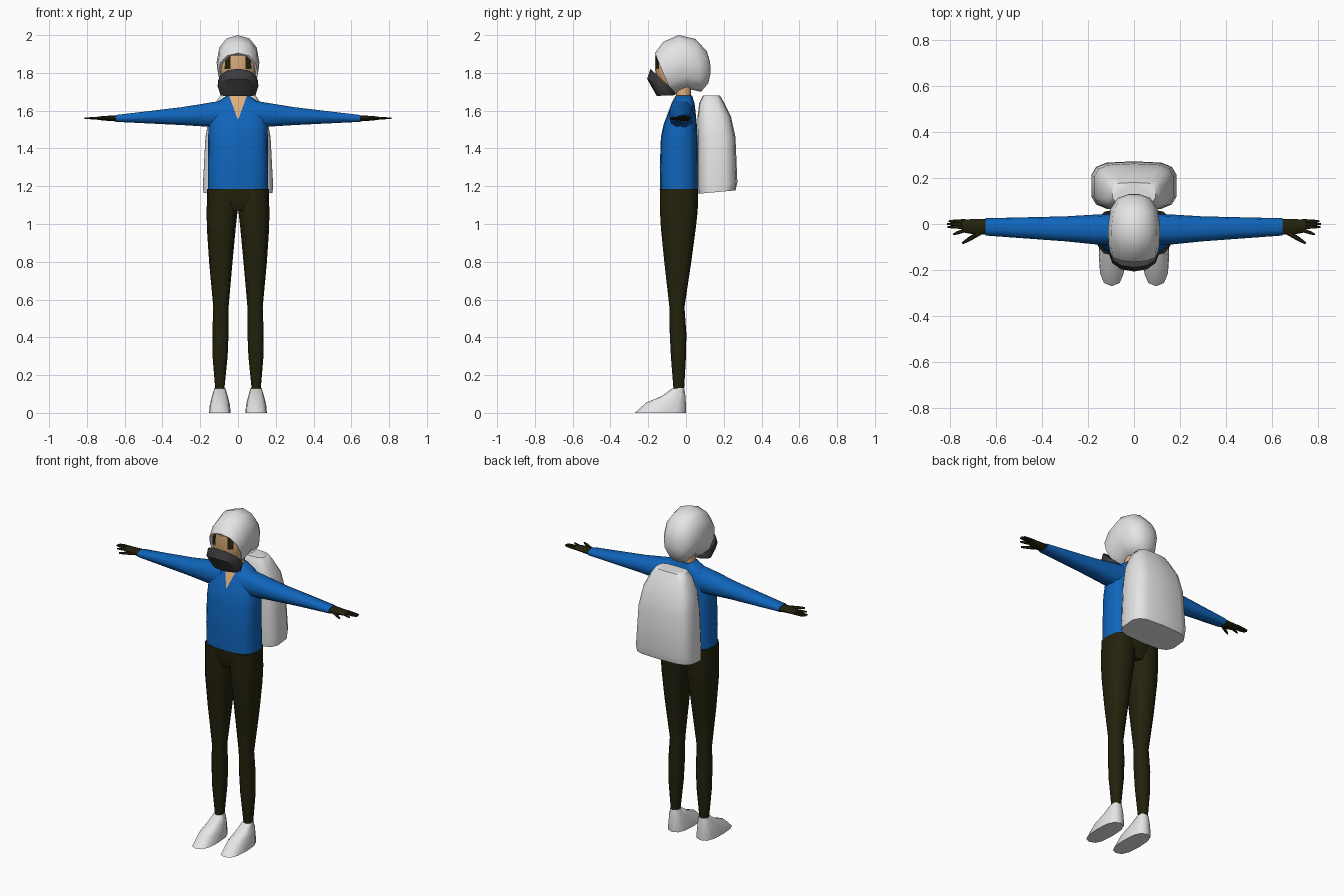
import bpy, bmesh, math
from mathutils import Vector
from mathutils.bvhtree import BVHTree

if "Cube" in bpy.data.objects:
    bpy.data.objects.remove(bpy.data.objects["Cube"])


def material(name, rgb):
    m = bpy.data.materials.new(name)
    m.diffuse_color = (*rgb, 1)
    m.use_nodes = True
    m.node_tree.nodes["Principled BSDF"].inputs["Base Color"].default_value = m.diffuse_color
    return m


WHITE = material("white", (0.78, 0.78, 0.78))
BLUE = material("jacket blue", (0.005, 0.13, 0.50))
DARK = material("dark olive", (0.017, 0.016, 0.004))
GREY = material("mask grey", (0.045, 0.045, 0.048))
SKIN = material("skin", (0.72, 0.42, 0.20))


def ring(c, u, v, n=12, p=0.8):
    """Squarish ellipse around c with half axes u and v; p < 1 is squarer."""
    c, u, v = Vector(c), Vector(u), Vector(v)
    pts = []
    for i in range(n):
        a = 2 * math.pi * i / n
        s, t = [math.copysign(abs(k) ** p, k) if abs(k) > 1e-6 else 0
                for k in (math.cos(a), math.sin(a))]
        pts.append(c + u * s + v * t)
    return pts


def tilt(yf, zf, yb, zb, w, cx=0, **kw):
    """Ring spanning a front point and a back point, w wide to each side."""
    return ring((cx, (yf + yb) / 2, (zf + zb) / 2),
                (0, (yf - yb) / 2, (zf - zb) / 2), (w, 0, 0), **kw)


def across(x, y0, y1, z0, z1, **kw):
    """Ring standing in a plane of constant x."""
    return ring((x, (y0 + y1) / 2, (z0 + z1) / 2),
                (0, (y1 - y0) / 2, 0), (0, 0, (z1 - z0) / 2), **kw)


def finish(name, bm, mats, mirror=False, angle=55):
    bmesh.ops.recalc_face_normals(bm, faces=bm.faces[:])
    me = bpy.data.meshes.new(name)
    bm.to_mesh(me)
    bm.free()
    for m in mats:
        me.materials.append(m)
    me.shade_smooth()
    me.set_sharp_from_angle(angle=math.radians(angle))
    ob = bpy.data.objects.new(name, me)
    bpy.context.collection.objects.link(ob)
    if mirror:
        mod = ob.modifiers.new("mirror", "MIRROR")
        mod.use_mirror_merge = False
    return ob


def loft(name, rings, mats, mirror=False, rule=None, angle=55):
    bm = bmesh.new()
    rows = [[bm.verts.new(p) for p in r] for r in rings]
    for a, b in zip(rows, rows[1:]):
        n = len(a)
        for i in range(n):
            j = (i + 1) % n
            bm.faces.new((a[i], a[j], b[j], b[i]))
    bm.faces.new(rows[0])
    bm.faces.new(rows[-1])
    if rule:
        for f in bm.faces:
            f.material_index = rule(f.calc_center_median())
    return finish(name, bm, mats, mirror, angle)


# Jacket body: height, half width, front, back
body = [(1.18, .16, -.137, .062), (1.30, .16, -.139, .062),
        (1.46, .158, -.133, .06), (1.53, .156, -.118, .057),
        (1.60, .145, -.09, .05), (1.64, .12, -.073, .045),
        (1.68, .058, -.052, .032)]
torso = loft("jacket", [tilt(f, z, b, z, w, n=16, p=.7) for z, w, f, b in body], [BLUE])

# Sleeves
loft("sleeve", [across(*r, n=10) for r in (
    (.06, -.09, .045, 1.50, 1.66), (.15, -.09, .042, 1.512, 1.645),
    (.30, -.075, .033, 1.522, 1.62), (.645, -.05, .025, 1.54, 1.578))], [BLUE], True)

# Gloves
loft("palm", [across(*r, n=8) for r in (
    (.64, -.046, .022, 1.543, 1.575), (.69, -.046, .021, 1.546, 1.573),
    (.745, -.036, .02, 1.551, 1.569))], [DARK], True)


def finger(name, a, b, r):
    a, b = Vector(a), Vector(b)
    side = (b - a).cross(Vector((0, 0, 1))).normalized()
    loft(name, [ring(c, side * k, (0, 0, k * .9), n=6, p=1)
                for c, k in ((a, r), (a.lerp(b, .6), r * .85), (b, r * .45))], [DARK], True)


for i, (y0, y1, x1) in enumerate(((.013, .012, .805), (.0, 0, .812),
                                  (-.013, -.013, .81), (-.026, -.045, .785))):
    finger(f"finger_{i + 1}", (.73, y0, 1.56), (x1, y1, 1.56), .0085)
finger("thumb", (.665, -.035, 1.56), (.745, -.084, 1.558), .011)

# Skin in the open collar, laid on the jacket surface
tree = BVHTree.FromPolygons([v.co for v in torso.data.vertices],
                            [p.vertices[:] for p in torso.data.polygons])
bm = bmesh.new()
rows = []
for i in range(9):
    z, w = 1.555 + .0155 * i, .002 + .0056 * i
    row = []
    for k in range(-3, 4):
        hit = tree.ray_cast(Vector((w * k / 3, -1, min(z, 1.679))), Vector((0, 1, 0)))[0]
        row.append(bm.verts.new(hit + Vector((0, -.004, 0))))
    rows.append(row)
for a, b in zip(rows, rows[1:]):
    for i in range(6):
        bm.faces.new((a[i], a[i + 1], b[i + 1], b[i]))
collar = finish("open_collar", bm, [SKIN])
if sum(p.normal.y for p in collar.data.polygons) > 0:
    collar.data.flip_normals()

# Neck
loft("neck", [tilt(-.052, z, .026, z, .045) for z in (1.62, 1.70, 1.78)], [SKIN])

# Trousers: hips, then legs as height, inner x, outer x, front, back
loft("hips", [tilt(f, z, b, z, w, n=16, p=.7) for z, w, f, b in (
    (1.185, .161, -.139, .063), (1.13, .15, -.138, .06), (1.07, .10, -.115, .04))], [DARK])
legs = [(1.185, 0, .163, -.139, .064), (1.07, .002, .166, -.138, .062),
        (.98, .012, .165, -.133, .052), (.80, .029, .153, -.115, .028),
        (.56, .05, .131, -.088, -.008), (.42, .05, .136, -.086, .002),
        (.30, .055, .135, -.08, .0), (.12, .073, .12, -.066, -.01)]
loft("leg", [tilt(f, z, b, z, (o - i) / 2, cx=(o + i) / 2)
             for z, i, o, f, b in legs], [DARK], True)

# Shoes
loft("shoe", [tilt(*r, cx=.096, p=.75) for r in (
    (-.27, 0, 0, 0, .057), (-.21, .055, 0, .035, .053),
    (-.13, .088, -.003, .09, .042), (-.075, .128, -.01, .133, .029))], [WHITE], True)

# Backpack
loft("backpack", [tilt(*r, n=14, p=.55) for r in (
    (.065, 1.16, .262, 1.178, .186), (.06, 1.20, .272, 1.22, .188),
    (.06, 1.45, .262, 1.46, .175), (.06, 1.56, .238, 1.57, .155),
    (.07, 1.64, .20, 1.645, .12), (.09, 1.68, .18, 1.68, .095))], [WHITE])

# Hood from the back of the head to the rim, then turned inward
loft("hood", [ring((0, (a + c) / 2, (b + d) / 2), (0, (a - c) / 2, (b - d) / 2),
                   (w, 0, 0), n=12, p=.9) for a, b, c, d, w in (
    (.128, 1.855, .13, 1.80, .025), (.11, 1.915, .118, 1.745, .07),
    (.05, 1.98, .08, 1.70, .102), (-.04, 2.0, .01, 1.715, .113),
    (-.12, 1.965, -.05, 1.69, .111), (-.165, 1.905, -.075, 1.69, .105),
    (-.155, 1.893, -.07, 1.70, .096), (-.09, 1.885, -.04, 1.72, .085))], [WHITE])

# Face with dark lenses beside the nose
loft("face", [tilt(f, z, .0, z, w, n=16, p=.9) for z, w, f in (
    (1.72, .07, -.13), (1.77, .092, -.155), (1.82, .097, -.165),
    (1.893, .092, -.163), (1.92, .06, -.12))], [SKIN, DARK],
    rule=lambda c: int(1.82 < c.z < 1.89 and .036 < abs(c.x) < .068 and c.y < -.09))

# Mask over nose and chin
loft("mask", [tilt(*r, n=12, p=.95) for r in (
    (-.188, 1.822, -.06, 1.70, .105), (-.206, 1.768, -.055, 1.694, .108),
    (-.155, 1.678, -.058, 1.682, .092))], [GREY], angle=40)
